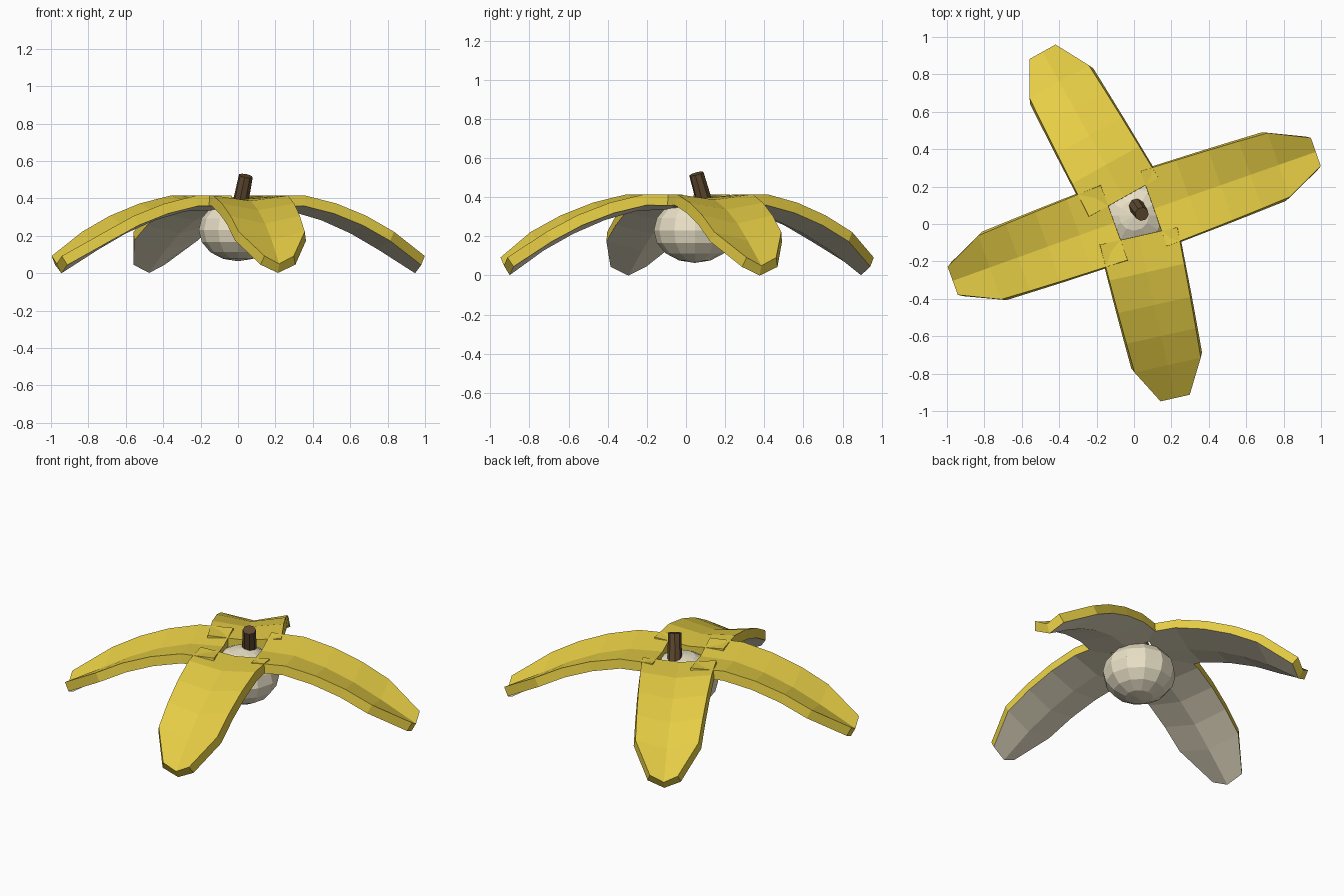
import bpy, bmesh
from math import cos, sin, radians
from mathutils import Vector, Matrix

if "Cube" in bpy.data.objects:
    bpy.data.objects.remove(bpy.data.objects["Cube"])

CENTRE = Vector((0.0, 0.045, 0.0))


def material(name, rgb):
    m = bpy.data.materials.new(name)
    m.diffuse_color = (*rgb, 1)
    m.use_nodes = True
    m.node_tree.nodes["Principled BSDF"].inputs["Base Color"].default_value = m.diffuse_color
    return m


yellow = material("peel_yellow", (0.80, 0.62, 0.06))
cream = material("inner_cream", (0.82, 0.75, 0.57))
brown = material("stem_brown", (0.12, 0.07, 0.03))


def finish(name, bm, *mats):
    mesh = bpy.data.meshes.new(name)
    bm.to_mesh(mesh)
    bm.free()
    for m in mats:
        mesh.materials.append(m)
    ob = bpy.data.objects.new(name, mesh)
    bpy.context.collection.objects.link(ob)
    return ob


# Peel strip rows: distance out, half width, edge height, dip of the centre line
ROWS = [(0.112, 0.212, 0.415, 0.02), (0.31, 0.205, 0.415, 0.028),
        (0.49, 0.198, 0.372, 0.035), (0.66, 0.19, 0.307, 0.042),
        (0.82, 0.181, 0.222, 0.045), (1.0, 0.08, 0.092, 0.042)]


def peel_strip(name, angle, length):
    a = radians(angle)
    u, v = Vector((cos(a), sin(a), 0)), Vector((-sin(a), cos(a), 0))
    bm = bmesh.new()
    rows = []
    for i, (r, w, z, dip) in enumerate(ROWS):
        r = length if i == len(ROWS) - 1 else r
        rows.append([bm.verts.new(CENTRE + u * r + v * w * s
                                  + Vector((0, 0, z - dip * (s == 0))))
                     for s in (-1, 0, 1)])
    for near, far in zip(rows, rows[1:]):
        for k in (0, 1):
            bm.faces.new((near[k], far[k], far[k + 1], near[k + 1]))
    ob = finish(name, bm, yellow, cream)
    # Yellow skin and rim, cream underside
    solid = ob.modifiers.new("thickness", 'SOLIDIFY')
    solid.thickness = 0.057
    solid.offset = -1
    solid.material_offset = 1
    solid.material_offset_rim = 0


for i, (angle, length) in enumerate([(19.3, 1.03), (119.2, 1.003),
                                     (199.8, 1.03), (282.7, 1.0)]):
    peel_strip(f"peel_strip_{i + 1}", angle, length)

# Flattened fruit ball under the peel
bm = bmesh.new()
bmesh.ops.create_uvsphere(
    bm, u_segments=12, v_segments=8, radius=1,
    matrix=Matrix.Translation(CENTRE + Vector((0, 0, 0.23)))
    @ Matrix.Diagonal((0.21, 0.21, 0.166, 1)))
finish("fruit_ball", bm, cream)

# Leaning stem
low, high = Vector((0.012, 0.095, 0.37)), Vector((0.042, 0.053, 0.52))
axis = high - low
bm = bmesh.new()
bmesh.ops.create_cone(
    bm, cap_ends=True, segments=8, radius1=0.042, radius2=0.038,
    depth=axis.length,
    matrix=Matrix.Translation((low + high) / 2)
    @ axis.to_track_quat('Z', 'Y').to_matrix().to_4x4())
finish("stem", bm, brown)
